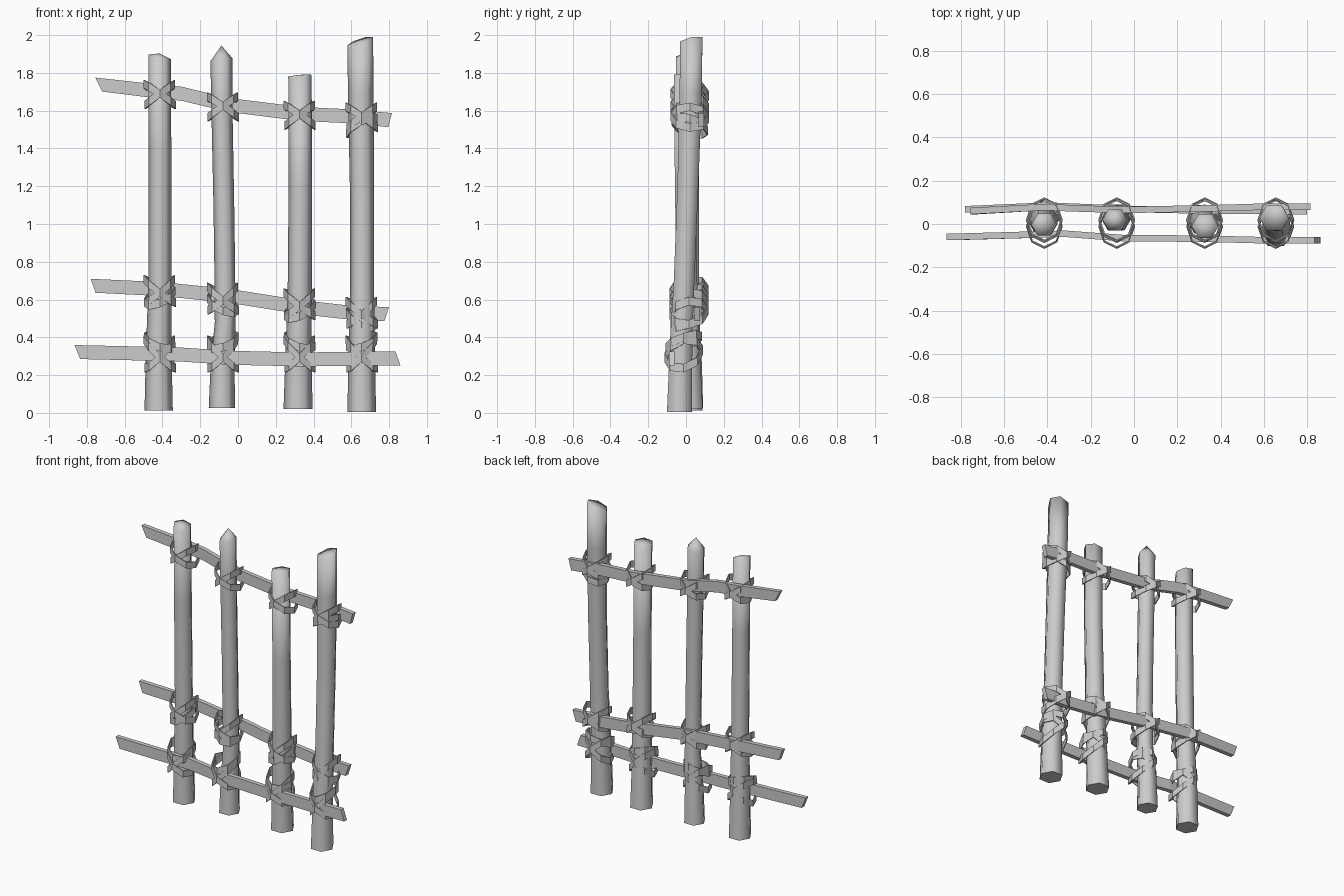
import bpy, bmesh
from math import cos, sin, pi

cube = bpy.data.objects.get("Cube")
if cube:
    bpy.data.objects.remove(cube, do_unlink=True)

wood = bpy.data.materials.new("plain_grey")
wood.use_nodes = True
grey = (0.6, 0.6, 0.6, 1)
wood.diffuse_color = grey
wood.node_tree.nodes["Principled BSDF"].inputs["Base Color"].default_value = grey


def finish(bm, name):
    bmesh.ops.recalc_face_normals(bm, faces=bm.faces)
    me = bpy.data.meshes.new(name)
    bm.to_mesh(me)
    bm.free()
    me.materials.append(wood)
    ob = bpy.data.objects.new(name, me)
    bpy.context.collection.objects.link(ob)
    return ob


def bridge(bm, a, b):
    n = len(a)
    return [bm.faces.new((a[i], a[(i + 1) % n], b[(i + 1) % n], b[i])) for i in range(n)]


def post(name, path, tip, slope):
    """Six-sided stake: path of (x, y, z, radius), tip height, rim slope in x and y."""
    bm = bmesh.new()
    rings = []
    for k, (x, y, z, r) in enumerate(path):
        last = k == len(path) - 1
        ring = []
        for i in range(6):
            c, s = cos(i * pi / 3), sin(i * pi / 3)
            dz = slope[0] * c + slope[1] * s if last else 0
            ring.append(bm.verts.new((x + r * c, y + r * s, z + dz)))
        rings.append(ring)
    for a, b in zip(rings, rings[1:]):
        bridge(bm, a, b)
    x, y, z, r = path[-1]
    top = bm.verts.new((x, y, z + tip))
    for i in range(6):
        bm.faces.new((rings[-1][i], rings[-1][(i + 1) % 6], top))
    for f in bm.faces:
        f.smooth = True
    base = bm.faces.new(rings[0])
    for e in base.edges:
        e.smooth = False
    finish(bm, name)


def rail(name, path, skew):
    """Flat slat following (x, y, z) points with slanted ends."""
    bm = bmesh.new()
    rings = []
    for k, (x, y, z) in enumerate(path):
        lean = skew[0] if k == 0 else skew[1] if k == len(path) - 1 else 0
        rings.append([bm.verts.new((x + lean * v, y + 0.015 * u, z + 0.037 * v))
                      for u, v in ((-1, -1), (1, -1), (1, 1), (-1, 1))])
    for a, b in zip(rings, rings[1:]):
        bridge(bm, a, b)
    bm.faces.new(rings[0])
    bm.faces.new(rings[-1])
    finish(bm, name)


def band(bm, centre, rx, ry, tilt_x, tilt_y, half=0.022):
    """Closed strap around a stake, tilted sideways and front to back."""
    lower, upper, inner_low, inner_up = [], [], [], []
    for i in range(8):
        c, s = cos(i * pi / 4), sin(i * pi / 4)
        z = centre[2] + tilt_x * c + tilt_y * s
        for ring, k, h in ((lower, 1, -half), (upper, 1, half),
                           (inner_low, 0.93, -half), (inner_up, 0.93, half)):
            ring.append(bm.verts.new((centre[0] + rx * k * c, centre[1] + ry * k * s, z + h)))
    loops = [lower, upper, inner_up, inner_low, lower]
    for a, b in zip(loops, loops[1:]):
        bridge(bm, a, b)


def lashing(name, x, y, z, lift, tilt, extra=None):
    """Crossed pair of straps, with an optional third one at an offset height and tilt."""
    bm = bmesh.new()
    band(bm, (x, y, z), 0.081, 0.099, tilt, lift)
    band(bm, (x, y, z), 0.085, 0.103, -tilt, lift)
    if extra:
        band(bm, (x, y, z + extra[0]), 0.083, 0.097, extra[1], extra[2])
    finish(bm, name)


# Four stakes, left to right across the front
post("stake_1", [(-.42, .022, .012, .075), (-.42, .02, .32, .068), (-.413, .01, .7, .061),
                 (-.413, 0, 1.4, .06), (-.415, -.003, 1.885, .059)], .018, (-.012, .005))
post("stake_2", [(-.085, .03, .025, .07), (-.082, .03, .25, .063), (-.068, .025, .48, .055),
                 (-.07, .02, .75, .055), (-.075, .02, 1.1, .055),
                 (-.085, .02, 1.6, .056), (-.088, .02, 1.87, .058)], .075, (.008, 0))
post("stake_3", [(.318, .022, .02, .077), (.32, .015, .3, .069), (.327, .005, .65, .064),
                 (.33, -.005, 1.2, .062), (.328, -.01, 1.785, .062)], .005, (.005, -.004))
post("stake_4", [(.655, -.035, .005, .076), (.655, -.025, .4, .068), (.657, -.01, .7, .063),
                 (.656, .01, 1.2, .064), (.65, .025, 1.7, .068), (.647, .028, 1.968, .068)],
     .004, (.022, .014))

# Upper and middle slats sit behind the stakes, the lower one in front
rail("upper_rail", [(-.737, .06, 1.738), (-.41, .078, 1.7), (-.3, .073, 1.69), (-.05, .065, 1.63),
                    (.33, .072, 1.583), (.6, .08, 1.57), (.805, .08, 1.55)], (-.018, .01))
rail("middle_rail", [(-.767, .068, .673), (-.4, .085, .655), (-.05, .07, .62),
                     (.33, .062, .56), (.6, .06, .53), (.787, .06, .523)], (-.013, .012))
rail("lower_rail", [(-.85, -.06, .322), (-.32, -.045, .31), (-.05, -.065, .292),
                    (.33, -.068, .283), (.6, -.075, .286), (.847, -.076, .288)], (-.015, -.013))

# Lashings at every crossing
for i, (x, top, mid) in enumerate([(-.414, 1.685, .645), (-.08, 1.62, .605),
                                   (.326, 1.575, .575), (.655, 1.565, .53)], 1):
    lashing(f"upper_lashing_{i}", x, .02, top, -.005, .055,
            (-.045, .04, -.025) if i == 4 else None)
    lashing(f"middle_lashing_{i}", x, .015, mid, .01, .062,
            (-.03, .03 if i % 2 else -.03, .035))
    lashing(f"lower_lashing_{i}", x, -.012, .312, .02, .075,
            (.065, -.025 if i % 2 else .025, .03))
